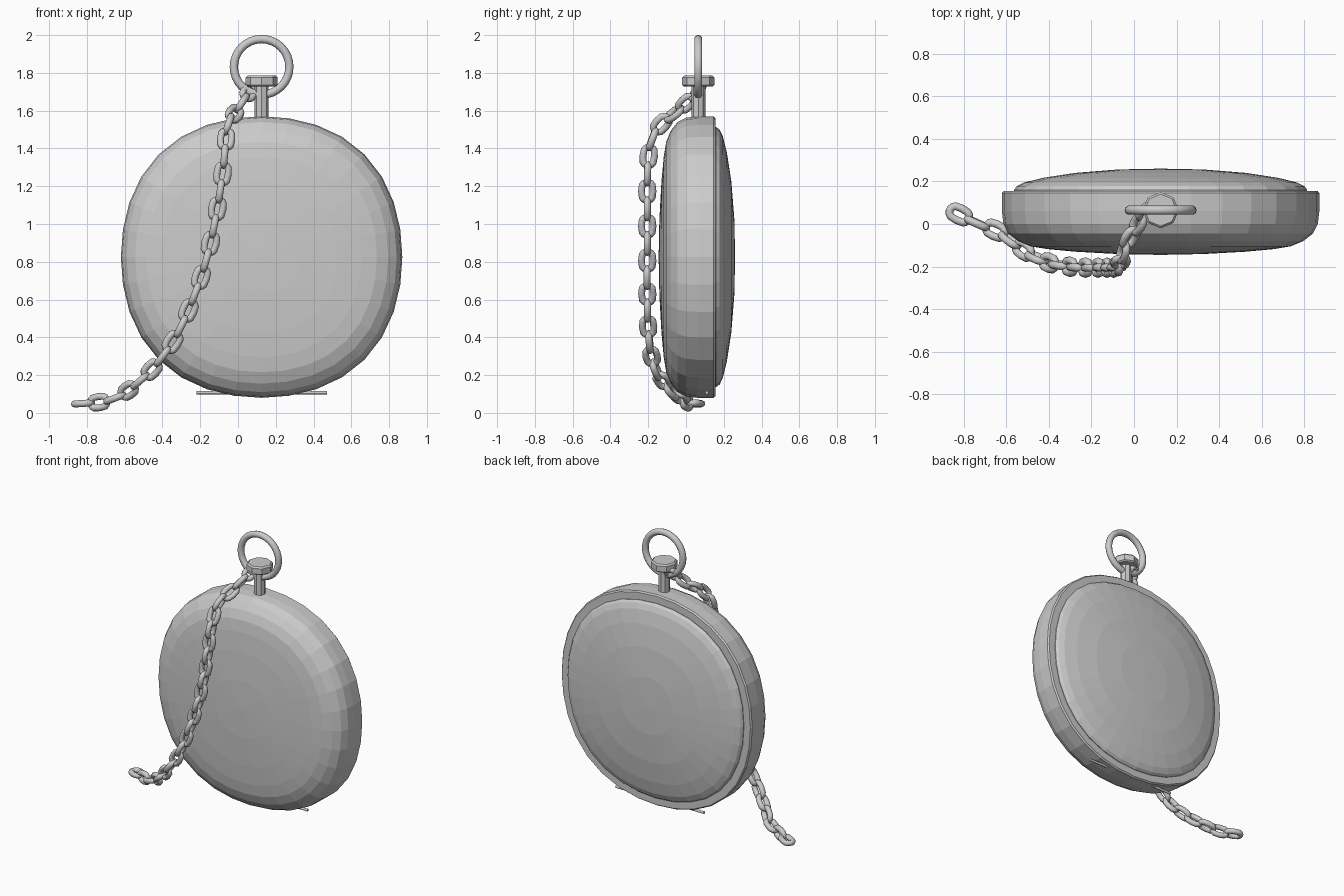
import bpy, bmesh, math
from mathutils import Vector, Matrix

if "Cube" in bpy.data.objects:
    bpy.data.objects.remove(bpy.data.objects["Cube"])

CX, CZ, SY = 0.125, 0.825, 0.065   # watch centre, stem depth


def finish(name, bm, smooth=None):
    bmesh.ops.recalc_face_normals(bm, faces=bm.faces)
    me = bpy.data.meshes.new(name)
    bm.to_mesh(me)
    bm.free()
    ob = bpy.data.objects.new(name, me)
    bpy.context.collection.objects.link(ob)
    if smooth:
        bpy.ops.object.select_all(action='DESELECT')
        ob.select_set(True)
        bpy.context.view_layer.objects.active = ob
        bpy.ops.object.shade_smooth_by_angle(angle=math.radians(smooth))
    return ob


def skin(bm, loops):
    """Bridge a list of vertex rings that have equal counts."""
    for a, b in zip(loops, loops[1:]):
        n = len(a)
        for i in range(n):
            j = (i + 1) % n
            bm.faces.new((a[i], a[j], b[j], b[i]))


def disc(name, profile, seg=32):
    """Slightly squared lathe around y; profile is (radius, y), ends on the axis."""
    bm = bmesh.new()
    loops = []
    for r, y in profile[1:-1]:
        ring = []
        for i in range(seg):
            a = 2 * math.pi * i / seg
            q = r * (1 + 0.033 * math.sin(2 * a) ** 2)
            ring.append(bm.verts.new((CX + q * math.cos(a), y, CZ + q * math.sin(a))))
        loops.append(ring)
    skin(bm, loops)
    for (r, y), ring in ((profile[0], loops[0]), (profile[-1], loops[-1])):
        c = bm.verts.new((CX, y, CZ))
        for i in range(seg):
            bm.faces.new((c, ring[i], ring[(i + 1) % seg]))
    return finish(name, bm)


def add_torus(bm, mat, major, minor, seg, sides, stretch=0.0):
    """Ring in the local xy plane, optionally stretched along y."""
    loops = []
    for i in range(seg):
        a = 2 * math.pi * i / seg
        s = math.sin(a)
        shift = 0 if abs(s) < 1e-6 else math.copysign(stretch, s)
        ring = []
        for k in range(sides):
            b = 2 * math.pi * k / sides
            r = major + minor * math.cos(b)
            ring.append(bm.verts.new(mat @ Vector(
                (r * math.cos(a), r * s + shift, minor * math.sin(b)))))
        loops.append(ring)
    skin(bm, loops + [loops[0]])


def post(name, profile, seg=8):
    """Upright lathe around the stem axis; profile is (radius, z)."""
    bm = bmesh.new()
    loops = [[bm.verts.new((CX + r * math.cos(2 * math.pi * i / seg),
                            SY + r * math.sin(2 * math.pi * i / seg), z))
              for i in range(seg)] for r, z in profile]
    skin(bm, loops)
    bm.faces.new(loops[0])
    bm.faces.new(loops[-1])
    return finish(name, bm)


# Case with domed front cover and flat back rim
disc("case", [(0, -0.145), (0.2, -0.141), (0.4, -0.13), (0.53, -0.118), (0.61, -0.105),
              (0.67, -0.08), (0.715, -0.045), (0.738, 0.0), (0.745, 0.06),
              (0.745, 0.145), (0.737, 0.155), (0.66, 0.155), (0, 0.15)])
# Domed back cover
disc("back_cover", [(0, 0.14), (0.685, 0.14), (0.688, 0.16), (0.675, 0.178), (0.64, 0.195),
                    (0.55, 0.217), (0.4, 0.24), (0.2, 0.256), (0, 0.26)])

# Stem and crown
post("stem", [(0.037, 1.53), (0.037, 1.74)])
post("crown", [(0.075, 1.727), (0.085, 1.735), (0.085, 1.775), (0.075, 1.785)])

# Bow ring
bm = bmesh.new()
add_torus(bm, Matrix.Translation((CX, SY, 1.832)) @ Matrix.Rotation(math.pi / 2, 4, 'X'),
          0.147, 0.022, 32, 10)
finish("bow_ring", bm, 60)

# Hinge pin
bm = bmesh.new()
bmesh.ops.create_cone(bm, cap_ends=True, segments=8, radius1=0.009, radius2=0.009, depth=0.69,
                      matrix=Matrix.Translation((CX, 0.11, 0.107))
                      @ Matrix.Rotation(math.pi / 2, 4, 'Y'))
finish("hinge_pin", bm, 50)

# Chain path draped over the front
pts = [Vector(p) for p in (
    (0.06, 0.06, 1.70), (0.0, -0.03, 1.61), (-0.05, -0.13, 1.53), (-0.065, -0.185, 1.43),
    (-0.08, -0.203, 1.28), (-0.11, -0.205, 1.08), (-0.155, -0.205, 0.86),
    (-0.22, -0.205, 0.65), (-0.32, -0.198, 0.42), (-0.43, -0.172, 0.26),
    (-0.53, -0.115, 0.16), (-0.63, -0.04, 0.088), (-0.73, 0.0, 0.058), (-0.82, 0.045, 0.05))]
ext = [2 * pts[0] - pts[1]] + pts + [2 * pts[-1] - pts[-2]]
path = []
for p0, p1, p2, p3 in zip(ext, ext[1:], ext[2:], ext[3:]):
    for k in range(20):
        t = k / 20
        path.append(0.5 * (2 * p1 + (p2 - p0) * t + (2 * p0 - 5 * p1 + 4 * p2 - p3) * t ** 2
                           + (3 * p1 - p0 - 3 * p2 + p3) * t ** 3))
path.append(pts[-1])
dist = [0.0]
for a, b in zip(path, path[1:]):
    dist.append(dist[-1] + (b - a).length)


def at(s):
    for i in range(len(path) - 1):
        if s <= dist[i + 1]:
            return path[i].lerp(path[i + 1], (s - dist[i]) / (dist[i + 1] - dist[i]))
    return path[-1]


# Chain links, alternating a quarter turn
bm = bmesh.new()
count = round(dist[-1] / 0.094)
for i in range(count + 1):
    s = dist[-1] * i / count
    t = (at(min(s + 0.03, dist[-1])) - at(max(s - 0.03, 0))).normalized()
    side = t.cross(Vector((0, 1, 0))).normalized()
    up = side.cross(t)
    if (count - i) % 2 == 0:
        side, up = up, -side
    mat = Matrix((side, t, up)).transposed().to_4x4()
    mat.translation = at(s)
    add_torus(bm, mat, 0.030, 0.0185, 14, 8, 0.019)
finish("chain", bm, 60)
